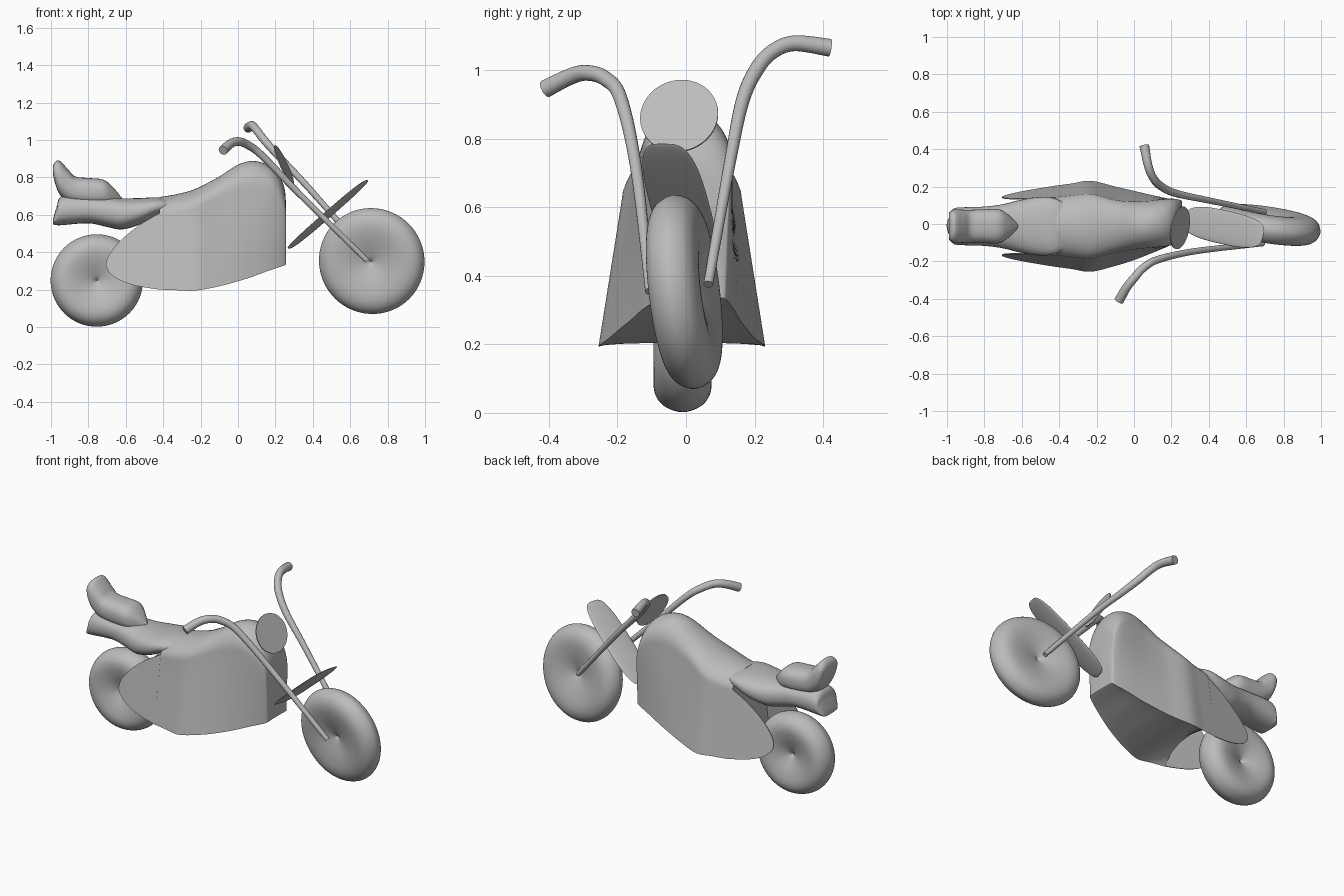
import bpy, bmesh, math
from mathutils import Vector

if "Cube" in bpy.data.objects:
    bpy.data.objects.remove(bpy.data.objects["Cube"], do_unlink=True)

grey = bpy.data.materials.new("plain grey")
grey.use_nodes = True
grey.diffuse_color = (0.5, 0.5, 0.5, 1)
grey.node_tree.nodes["Principled BSDF"].inputs["Base Color"].default_value = (0.5, 0.5, 0.5, 1)


def finish(name, bm, angle=40):
    bmesh.ops.recalc_face_normals(bm, faces=bm.faces)
    mesh = bpy.data.meshes.new(name)
    bm.to_mesh(mesh)
    bm.free()
    mesh.materials.append(grey)
    ob = bpy.data.objects.new(name, mesh)
    bpy.context.collection.objects.link(ob)
    bpy.ops.object.select_all(action='DESELECT')
    ob.select_set(True)
    bpy.context.view_layer.objects.active = ob
    bpy.ops.object.shade_smooth_by_angle(angle=math.radians(angle))
    return ob


def smooth_rows(rows, steps=6):
    """Catmull-Rom curve through rows of numbers."""
    out = []
    for i in range(len(rows) - 1):
        p0, p3 = rows[max(i - 1, 0)], rows[min(i + 2, len(rows) - 1)]
        for s in range(steps):
            t = s / steps
            out.append([0.5 * (2 * b + (c - a) * t + (2 * a - 5 * b + 4 * c - d) * t * t
                               + (3 * b - a - 3 * c + d) * t ** 3)
                        for a, b, c, d in zip(p0, rows[i], rows[i + 1], p3)])
    return out + [list(rows[-1])]


def loft(name, rings, angle=40, closed=False):
    bm = bmesh.new()
    loops = [[bm.verts.new(p) for p in ring] for ring in rings]
    n = len(loops[0])
    pairs = list(zip(loops, loops[1:])) + ([(loops[-1], loops[0])] if closed else [])
    for a, b in pairs:
        for i in range(n):
            j = (i + 1) % n
            bm.faces.new((a[i], a[j], b[j], b[i]))
    if not closed:
        bm.faces.new(loops[0])
        bm.faces.new(loops[-1])
    return finish(name, bm, angle)


def power(v, e):
    return math.copysign(abs(v) ** e, v)


# Wheels: dished discs with a fat rounded tread
def wheel(name, centre, radius, half_width, axle):
    half = [(0.004, 0.25), (0.07, 0.46), (0.25, 0.7), (0.45, 0.9), (0.66, 1),
            (0.82, 0.9), (0.94, 0.58)]
    profile = smooth_rows(half + [(1, 0)] + [(r, -w) for r, w in reversed(half)], 4)
    axle = Vector(axle).normalized()
    u = axle.cross(Vector((0, 0, 1))).normalized()
    v = axle.cross(u)
    rings = []
    for k in range(64):
        a = math.tau * k / 64
        out = u * math.cos(a) + v * math.sin(a)
        rings.append([Vector(centre) + out * r * radius + axle * w * half_width
                      for r, w in profile])
    loft(name, rings, 40, True)


steer_axle = Vector((0.15, 1, 0.12)).normalized()
wheel("rear_wheel", (-0.755, -0.01, 0.249), 0.247, 0.085, (0, 1, 0))
wheel("front_wheel", (0.715, -0.005, 0.353), 0.285, 0.075, steer_axle)


# Fork legs that sweep up into the handlebars; fourth number is the radius
def bar(name, rows):
    path = smooth_rows(rows, 8)
    pts = [Vector(r[:3]) for r in path]
    rings = []
    for i, p in enumerate(pts):
        t = (pts[min(i + 1, len(pts) - 1)] - pts[max(i - 1, 0)]).normalized()
        u = t.cross(Vector((1, 0, 0.3))).normalized()
        v = t.cross(u)
        rings.append([p + path[i][3] * (u * math.cos(math.tau * k / 16)
                                        + v * math.sin(math.tau * k / 16)) for k in range(16)])
    loft(name, rings)


bar("right_fork_bar", [(0.69, -0.105, 0.355, 0.014), (0.33, -0.145, 0.71, 0.017),
                       (0.13, -0.19, 0.915, 0.02), (0.05, -0.235, 0.975, 0.022),
                       (0, -0.29, 0.992, 0.023), (-0.04, -0.34, 0.98, 0.024),
                       (-0.08, -0.41, 0.945, 0.026)])
bar("left_fork_bar", [(0.7, 0.065, 0.375, 0.014), (0.39, 0.128, 0.73, 0.017),
                      (0.22, 0.165, 0.91, 0.02), (0.14, 0.205, 1.0, 0.022),
                      (0.1, 0.25, 1.052, 0.022), (0.075, 0.315, 1.078, 0.023),
                      (0.055, 0.42, 1.065, 0.026)])

# Headlight: thin tilted disc
bm = bmesh.new()
bmesh.ops.create_cone(bm, cap_ends=True, segments=48, radius1=0.115, radius2=0.115, depth=0.006)
lamp = finish("headlight", bm)
lamp.location = (0.245, -0.02, 0.866)
lamp.rotation_euler = Vector((0.9, -0.16, 0.42)).to_track_quat('Z', 'Y').to_euler()

# Front mudguard: slim board with rounded ends, rolled a little to the left
start, end = Vector((0.272, 0.03, 0.42)), Vector((0.69, -0.065, 0.785))
along = (end - start) / 2
normal = along.cross(steer_axle).normalized()
across = (steer_axle - normal * 0.17).normalized()
normal = along.cross(across).normalized()
rings = []
for s in range(1, 40):
    a = math.pi * s / 40
    c, w = power(math.cos(a), 0.75), math.sin(a)
    rings.append([(start + end) / 2 + along * c
                  + across * 0.09 * w ** 0.55 * math.cos(math.tau * k / 32)
                  + normal * 0.012 * w * math.sin(math.tau * k / 32)
                  for k in range(32)])
loft("front_mudguard", rings, 60)

# Tank and body: x, bottom, bottom middle, top, crease height, crease width,
# bottom width, sideways shift (the nose leans to the left)
SHIFT = -0.012
body = [(0.257, 0.335, 0.337, 0.64, 0.56, 0.1, 0.09, 0.02),
        (0.249, 0.33, 0.333, 0.74, 0.63, 0.11, 0.1, 0.018),
        (0.215, 0.318, 0.322, 0.82, 0.7, 0.122, 0.115, 0.013),
        (0.16, 0.3, 0.305, 0.867, 0.74, 0.127, 0.135, 0.006),
        (0.08, 0.27, 0.275, 0.888, 0.75, 0.127, 0.16, -0.002),
        (0, 0.245, 0.25, 0.868, 0.73, 0.129, 0.185, -0.008),
        (-0.1, 0.218, 0.223, 0.805, 0.69, 0.142, 0.212, SHIFT),
        (-0.23, 0.195, 0.205, 0.738, 0.63, 0.174, 0.243, SHIFT),
        (-0.33, 0.197, 0.25, 0.71, 0.6, 0.167, 0.229, SHIFT),
        (-0.42, 0.2, 0.31, 0.695, 0.59, 0.156, 0.217, SHIFT)]
rings = []
for x, zb, zm, zt, zc, wc, wb, shift in smooth_rows(body, 5):
    half = [(wc * math.sin(a), zc + (zt - zc) * math.cos(a))
            for a in [math.pi / 2 * k / 10 for k in range(1, 11)]]
    half += [(wc + (wb - wc) * t, zc + (zb - zc) * t) for t in (0.25, 0.5, 0.75, 1)]
    half += [(wb * 0.96 * math.cos(a), zb + (zm - zb) * math.sin(a))
             for a in (0.3, 0.7, 1.1)]
    ring = [(0, zt)] + half + [(0, zm)] + [(-y, z) for y, z in reversed(half)]
    rings.append([(x, y + shift, z) for y, z in ring])
loft("tank_body", rings, 45)

# Side panels: flat skirts that carry the body sides back past the rear wheel
outline = [(-0.418, 0.2), (-0.55, 0.222), (-0.65, 0.26), (-0.703, 0.318),
           (-0.69, 0.385), (-0.62, 0.47), (-0.52, 0.55), (-0.418, 0.61)]
for side, name in ((1, "left_side_panel"), (-1, "right_side_panel")):
    rings = []
    for inset in (0, 0.005):
        rings.append([(x, side * (0.243 + 0.137 * (x + 0.23) - 0.155 * (z - 0.2) - inset) + SHIFT, z)
                      for x, z in smooth_rows(outline, 5)])
    loft(name, rings)


# Seat pieces: rounded lofts from x, bottom, top, half width
def pad(name, rows, squareness):
    rings = []
    for x, zb, zt, w in smooth_rows(rows, 5):
        rings.append([(x, SHIFT + w * power(math.cos(a), squareness),
                       (zb + zt) / 2 + (zt - zb) / 2 * power(math.sin(a), squareness))
                      for a in [math.tau * k / 40 for k in range(40)]])
    loft(name, rings, 50)


pad("seat", [(-0.99, 0.55, 0.575, 0.07), (-0.97, 0.545, 0.64, 0.09), (-0.94, 0.545, 0.7, 0.1),
             (-0.8, 0.555, 0.7, 0.105), (-0.7, 0.535, 0.695, 0.118), (-0.62, 0.522, 0.688, 0.138),
             (-0.52, 0.55, 0.69, 0.155), (-0.43, 0.595, 0.693, 0.15),
             (-0.34, 0.61, 0.68, 0.11)], 0.85)
pad("backrest", [(-0.99, 0.825, 0.86, 0.06), (-0.98, 0.775, 0.88, 0.08), (-0.955, 0.71, 0.89, 0.09),
                 (-0.91, 0.67, 0.845, 0.088), (-0.87, 0.66, 0.805, 0.088), (-0.8, 0.65, 0.797, 0.09),
                 (-0.72, 0.65, 0.788, 0.09), (-0.67, 0.65, 0.75, 0.06), (-0.62, 0.66, 0.69, 0.01)], 0.8)
